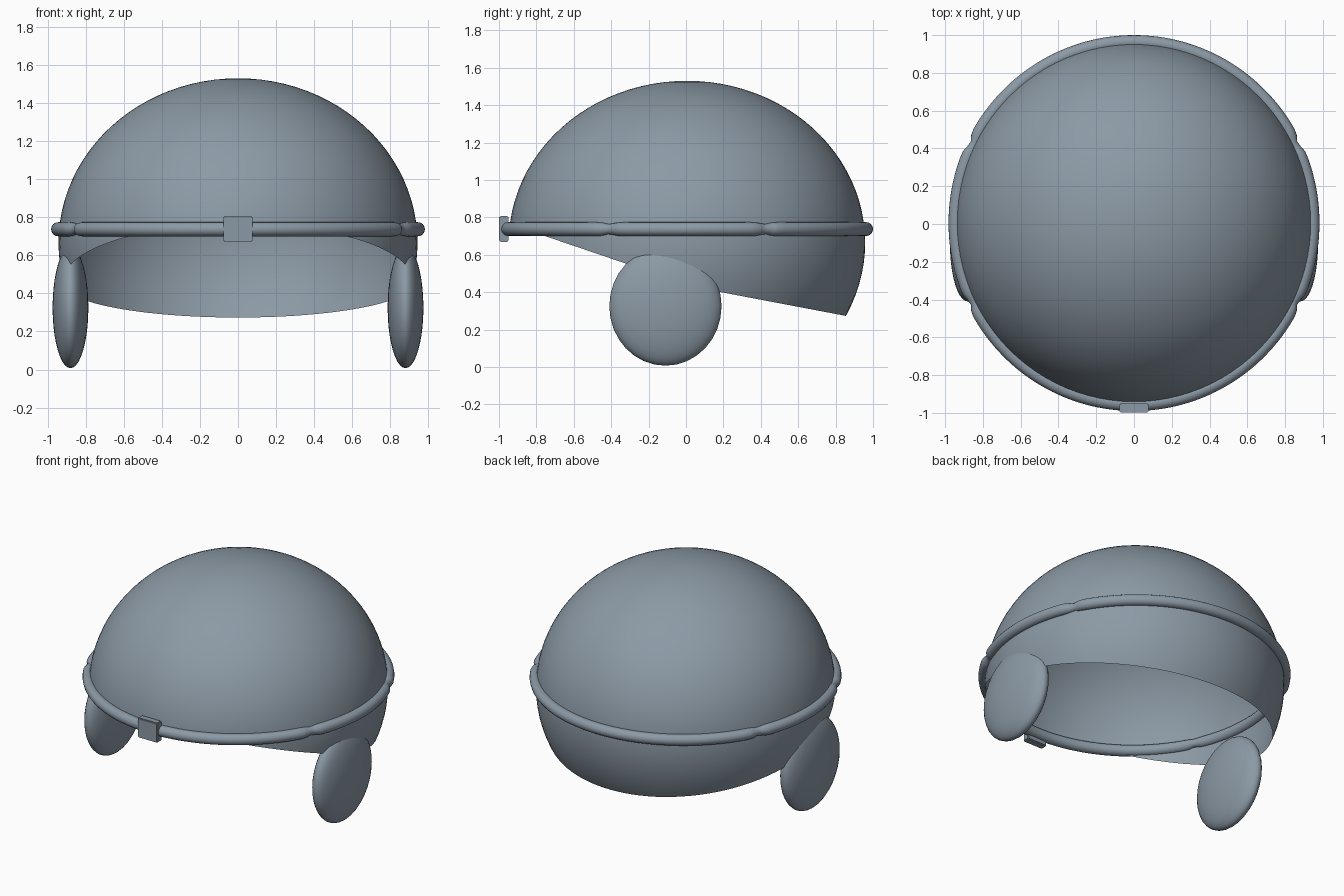
import bpy, bmesh, math
from mathutils import Matrix, Vector

if "Cube" in bpy.data.objects:
    bpy.data.objects.remove(bpy.data.objects["Cube"])

steel = bpy.data.materials.new("blue_grey")
steel.diffuse_color = (0.26, 0.32, 0.375, 1)
steel.use_nodes = True
steel.node_tree.nodes["Principled BSDF"].inputs["Base Color"].default_value = steel.diffuse_color


def make_object(name, bm, angle=40):
    mesh = bpy.data.meshes.new(name)
    bm.to_mesh(mesh)
    bm.free()
    mesh.materials.append(steel)
    obj = bpy.data.objects.new(name, mesh)
    bpy.context.collection.objects.link(obj)
    bpy.ops.object.select_all(action='DESELECT')
    obj.select_set(True)
    bpy.context.view_layer.objects.active = obj
    bpy.ops.object.shade_smooth_by_angle(angle=math.radians(angle))
    return obj


def ellipsoid(center, radii, segments, rings, pole='Z'):
    bm = bmesh.new()
    turn = Matrix.Rotation(math.pi / 2, 4, 'Y') if pole == 'X' else Matrix()
    matrix = Matrix.Translation(center) @ Matrix.Diagonal((*radii, 1)) @ turn
    bmesh.ops.create_uvsphere(bm, u_segments=segments, v_segments=rings,
                              radius=1, matrix=matrix)
    return bm


# Thin domed shell, its underside trimmed by a front and a rear slanted plane
bm = ellipsoid((0, 0.005, 0.665), (0.943, 0.953, 0.865), 96, 48)
for y, z, slope in ((-0.754, 0.70, -0.34), (0.187, 0.40, -0.19)):
    bmesh.ops.bisect_plane(bm, geom=bm.verts[:] + bm.edges[:] + bm.faces[:],
                           plane_co=(0, y, z), plane_no=Vector((0, -slope, 1)),
                           clear_inner=True)
make_object("shell", bm)

# Round band about the shell, pinched at four places
bm = bmesh.new()
STEPS, SIDES = 192, 16
PINCH = math.atan2(0.42, 0.87)
rings = []
for i in range(STEPS):
    a = 2 * math.pi * i / STEPS
    from_side = math.atan2(abs(math.sin(a)), abs(math.cos(a)))
    dip = math.exp(-((from_side - PINCH) / 0.035) ** 2)
    r = 0.037 - 0.010 * dip
    ring = []
    for j in range(SIDES):
        b = 2 * math.pi * j / SIDES
        out = r * math.cos(b) - 0.010 * dip
        ring.append(bm.verts.new(((0.945 + out) * math.cos(a),
                                  0.005 + (0.958 + out) * math.sin(a),
                                  0.737 + r * math.sin(b))))
    rings.append(ring)
for i in range(STEPS):
    p, q = rings[i], rings[(i + 1) % STEPS]
    for j in range(SIDES):
        k = (j + 1) % SIDES
        bm.faces.new((p[j], q[j], q[k], p[k]))
make_object("band", bm)

# Ear pads
for side, name in ((1, "right_ear_pad"), (-1, "left_ear_pad")):
    make_object(name, ellipsoid((0.88 * side, -0.11, 0.325), (0.094, 0.30, 0.318),
                                32, 20, 'X'))

# Front clip
bm = bmesh.new()
bmesh.ops.create_cube(bm, size=1, matrix=Matrix.Translation((0, -0.974, 0.738))
                      @ Matrix.Diagonal((0.153, 0.05, 0.138, 1)))
bmesh.ops.bevel(bm, geom=bm.edges[:], offset=0.006, segments=2, affect='EDGES')
make_object("front_clip", bm, 30)
